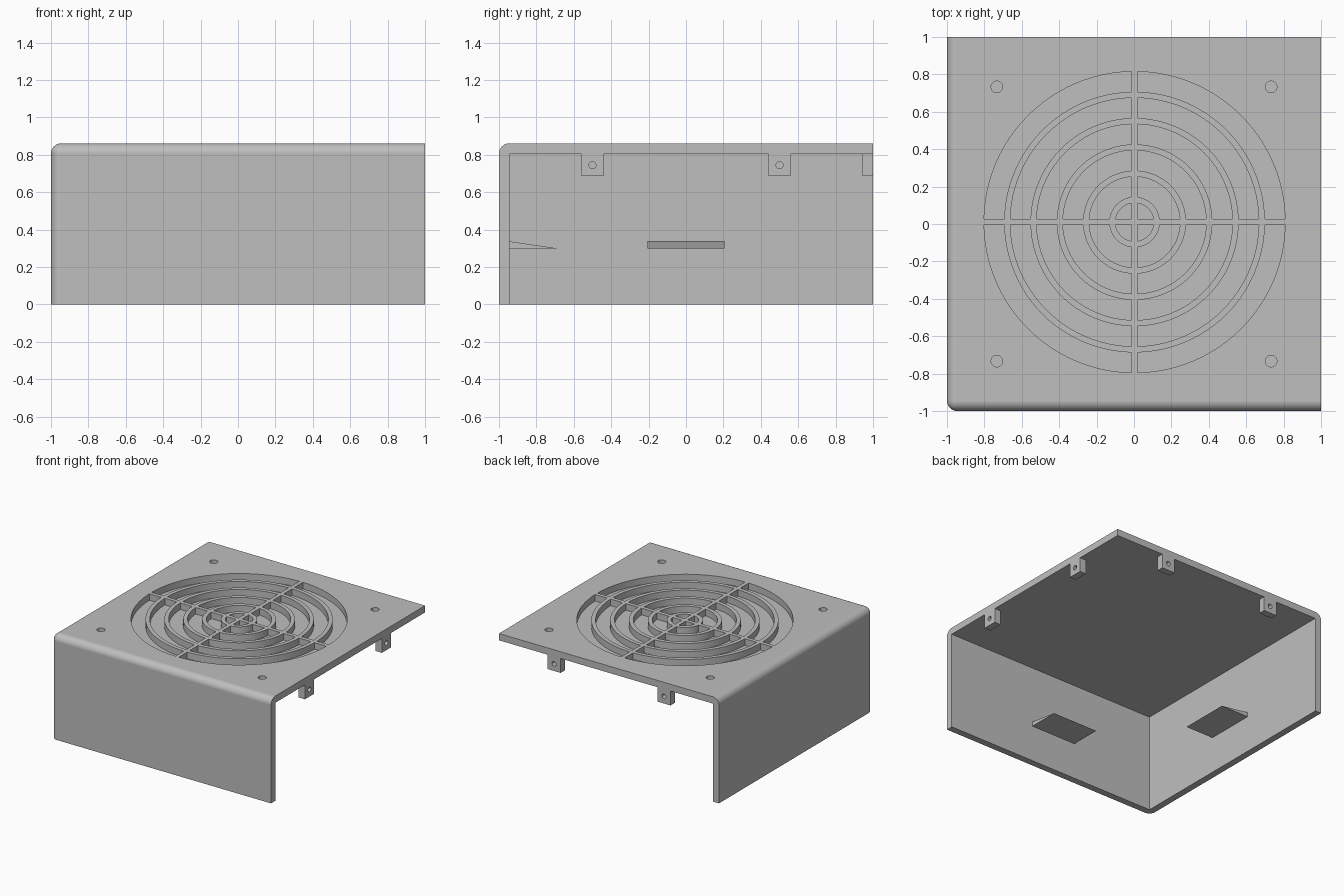
import bpy, bmesh, math
from mathutils import Matrix, Vector

cube = bpy.data.objects.get("Cube")
if cube:
    bpy.data.objects.remove(cube, do_unlink=True)

TOP, THICK = 0.861, 0.056
UNDER = TOP - THICK          # underside of the top plate
INNER = -1 + THICK           # inner face of both walls

grey = bpy.data.materials.new("plain grey")
grey.use_nodes = True
colour = (0.52, 0.52, 0.52, 1)
grey.diffuse_color = colour
grey.node_tree.nodes["Principled BSDF"].inputs["Base Color"].default_value = colour


def finish(name, bm):
    bmesh.ops.recalc_face_normals(bm, faces=bm.faces)
    mesh = bpy.data.meshes.new(name)
    bm.to_mesh(mesh)
    bm.free()
    mesh.materials.append(grey)
    ob = bpy.data.objects.new(name, mesh)
    bpy.context.collection.objects.link(ob)
    return ob


def add_box(bm, low, high):
    low, high = Vector(low), Vector(high)
    place = Matrix.Translation((low + high) / 2) @ Matrix.Diagonal((*(high - low), 1))
    bmesh.ops.create_cube(bm, size=1, matrix=place)


def add_prism(bm, points, depth):
    """Extrude a closed outline of 3D points along a vector."""
    face = bm.faces.new([bm.verts.new(p) for p in points])
    made = bmesh.ops.extrude_face_region(bm, geom=[face], use_keep_orig=True)
    moved = [g for g in made["geom"] if isinstance(g, bmesh.types.BMVert)]
    bmesh.ops.translate(bm, verts=moved, vec=depth)


def activate(ob):
    bpy.ops.object.select_all(action='DESELECT')
    ob.select_set(True)
    bpy.context.view_layer.objects.active = ob


def cut(ob, bm):
    cutter = finish("cutter", bm)
    cutter.hide_render = True
    mod = ob.modifiers.new("cut", 'BOOLEAN')
    mod.operation, mod.solver, mod.object = 'DIFFERENCE', 'EXACT', cutter
    activate(ob)
    bpy.ops.object.modifier_apply(modifier=mod.name)
    bpy.data.objects.remove(cutter, do_unlink=True)


def smooth(ob):
    activate(ob)
    bpy.ops.object.shade_smooth_by_angle(angle=math.radians(30))
    mod = ob.modifiers.new("even shading", 'WEIGHTED_NORMAL')
    mod.keep_sharp = True


# Shell: block with three rounded edges meeting at one corner
bm = bmesh.new()
add_box(bm, (-1, -1, 0), (1, 1, TOP))


def planes(v):
    return {i for i, limit in enumerate((-1, -1, TOP)) if abs(v.co[i] - limit) < 1e-4}


round_edges = [e for e in bm.edges if len(planes(e.verts[0]) & planes(e.verts[1])) == 2]
bmesh.ops.bevel(bm, geom=round_edges, offset=0.055, segments=8, profile=0.5, affect='EDGES')
shell = finish("cover_shell", bm)

# Hollow, open below, behind and on one side
bm = bmesh.new()
add_box(bm, (INNER, INNER, -0.5), (1.5, 1.5, UNDER))
cut(shell, bm)

# Grille pockets: ring sectors parted by a cross of bars, plus screw holes
bm = bmesh.new()
floor, half_bar, pitch, gap = UNDER + 0.002, 0.016, 0.1405, 0.108
centre = Vector((0.003, 0.01, floor))
rise = Vector((0, 0, 0.2))


def arc(radius, steps=24):
    start = math.asin(half_bar / radius)
    span = math.pi / 2 - 2 * start
    return [Vector((radius * math.cos(start + span * i / steps),
                    radius * math.sin(start + span * i / steps), 0)) for i in range(steps + 1)]


for ring in range(6):
    outer = 0.805 - ring * pitch
    inner = outer - gap
    outline = arc(outer)
    outline += arc(inner)[::-1] if inner > half_bar else [Vector((half_bar, half_bar, 0))]
    for quarter in range(4):
        turn = Matrix.Rotation(quarter * math.pi / 2, 3, 'Z')
        add_prism(bm, [centre + turn @ p for p in outline], rise)
for x in (-0.733, 0.733):
    for y in (-0.733, 0.733):
        bmesh.ops.create_cone(bm, cap_ends=True, segments=32, radius1=0.031, radius2=0.031,
                              depth=0.2, matrix=Matrix.Translation((x, y, floor + 0.1)))
cut(shell, bm)
smooth(shell)

# Screw tabs hanging flush with the two open edges
for side, turned in (("side", False), ("back", True)):
    for number, along in enumerate((-0.5, 0.5), 1):
        bm = bmesh.new()
        add_box(bm, (INNER * -1, along - 0.06, 0.687), (1, along + 0.06, UNDER + 0.001))
        hole = bmesh.new()
        place = Matrix.Translation((0.97, along, 0.745)) @ Matrix.Rotation(math.pi / 2, 4, 'Y')
        bmesh.ops.create_cone(hole, cap_ends=True, segments=24, radius1=0.019,
                              radius2=0.019, depth=0.3, matrix=place)
        if turned:
            spin = Matrix.Rotation(math.pi / 2, 4, 'Z')
            for part in (bm, hole):
                bmesh.ops.transform(part, matrix=spin, verts=part.verts)
        tab = finish(f"{side}_tab_{number}", bm)
        cut(tab, hole)
        smooth(tab)

# Wedge catches on the inner wall faces: flat below, sloping above
for name, turned in (("front_catch", False), ("side_catch", True)):
    bm = bmesh.new()
    profile = [(-0.207, INNER - 0.005, 0.3), (-0.207, -0.69, 0.3), (-0.207, INNER - 0.005, 0.338)]
    add_prism(bm, profile, Vector((0.414, 0, 0)))
    if turned:
        bmesh.ops.transform(bm, matrix=Matrix.Rotation(-math.pi / 2, 4, 'Z'), verts=bm.verts)
    finish(name, bm)
